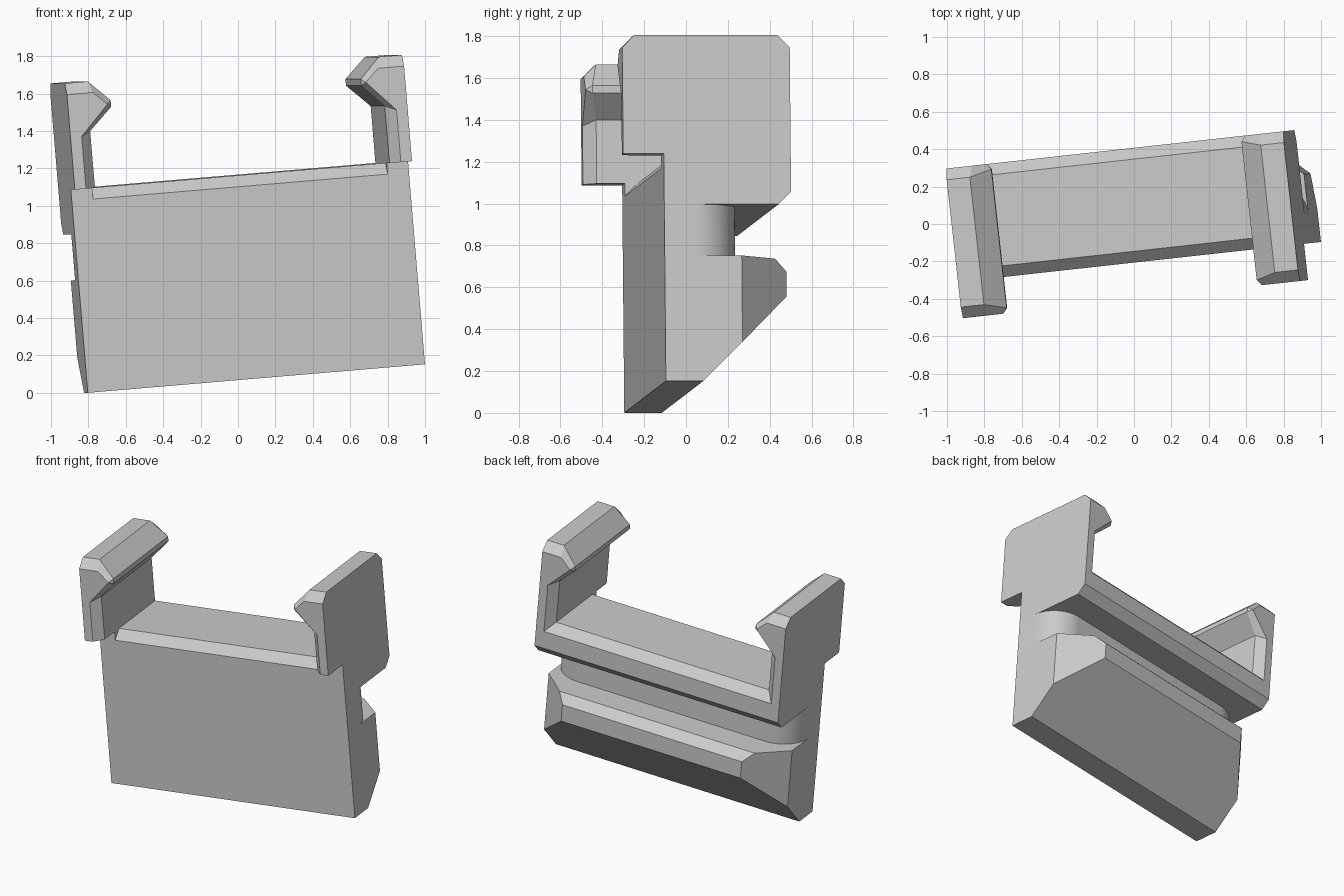
import bpy, bmesh, math
from mathutils import Matrix, Vector

cube = bpy.data.objects.get("Cube")
if cube:
    bpy.data.objects.remove(cube, do_unlink=True)

# Single plain grey
grey = bpy.data.materials.new("plain_grey")
grey.use_nodes = True
grey.diffuse_color = (0.6, 0.6, 0.6, 1)
grey.node_tree.nodes["Principled BSDF"].inputs["Base Color"].default_value = (0.6, 0.6, 0.6, 1)

# Parts share a local frame: x along the bracket, y to the back, z up
LENGTH = 1.82
WALL = 0.115
BACK = 0.61
TOP = 1.09
C = 0.06
POSE = (Matrix.Translation((-0.803, -0.295, 0))
        @ Matrix.Rotation(math.radians(6.3), 4, 'Z')
        @ Matrix.Rotation(math.radians(-4.8), 4, 'Y'))


def loft(name, rings, cuts=(), smooth=False):
    """Skin matching rings, cap both ends, then trim by planes."""
    bm = bmesh.new()
    loops = [[bm.verts.new(p) for p in ring] for ring in rings]
    n = len(loops[0])
    for a, b in zip(loops, loops[1:]):
        for i in range(n):
            j = (i + 1) % n
            bm.faces.new((a[i], a[j], b[j], b[i]))
    bm.faces.new(loops[0])
    bm.faces.new(loops[-1])
    for point, normal in cuts:
        geom = bm.verts[:] + bm.edges[:] + bm.faces[:]
        cut = bmesh.ops.bisect_plane(bm, geom=geom, plane_co=point,
                                     plane_no=normal, clear_outer=True)
        edges = [e for e in cut["geom_cut"] if isinstance(e, bmesh.types.BMEdge)]
        bmesh.ops.contextual_create(bm, geom=edges)
    bmesh.ops.recalc_face_normals(bm, faces=bm.faces[:])
    mesh = bpy.data.meshes.new(name)
    bm.to_mesh(mesh)
    bm.free()
    mesh.materials.append(grey)
    ob = bpy.data.objects.new(name, mesh)
    bpy.context.collection.objects.link(ob)
    ob.matrix_world = POSE
    if smooth:
        bpy.ops.object.select_all(action='DESELECT')
        ob.select_set(True)
        bpy.context.view_layer.objects.active = ob
        bpy.ops.object.shade_smooth_by_angle(angle=math.radians(30))
    return ob


def extrude_x(name, profile, x0, x1, cuts=()):
    return loft(name, [[(x, y, z) for y, z in profile] for x in (x0, x1)], cuts)


# Lower block with slanted underside and angled rear corners
lower = [(0, 0), (0.18, 0), (BACK, 0.425), (BACK, 0.545), (BACK - C, 0.602), (0, 0.602)]
extrude_x("lower_block", lower, 0, LENGTH,
          [(Vector((0, 0.37, 0)), Vector((-1, 1, 0))),
           (Vector((LENGTH, 0.37, 0)), Vector((1, 1, 0)))])

# Neck with rounded rear corners
R, NECK_BACK = 0.21, 0.36
plan = [(0, 0), (LENGTH, 0)]
for cx, start in ((LENGTH - R, 0), (R, 90)):
    for i in range(17):
        a = math.radians(start + 90 * i / 16)
        plan.append((cx + R * math.cos(a), NECK_BACK - R + R * math.sin(a)))
loft("rounded_neck", [[(x, y, z) for x, y in plan] for z in (0.602, 0.848)], smooth=True)

# Upper rail between the two end plates
rail = [(0, 0.848), (BACK - C, 0.848), (BACK, 0.908), (BACK, TOP - C),
        (BACK - C, TOP), (C, TOP), (0, TOP - C)]
extrude_x("upper_rail", rail, WALL, LENGTH - WALL)

# End plates: a plain foot with a hooked wall above
foot = [(0, 0.848), (BACK - C, 0.848), (BACK, 0.908), (BACK, TOP - C), (BACK - C, TOP), (0, TOP)]
full = [(0, TOP), (WALL, TOP), (WALL, 1.395), (0.235, 1.515),
        (0.235, 1.55), (0.125, 1.66), (0, 1.66)]
inset = [(0, TOP), (0.06, TOP), (0.06, 1.37), (0.212, 1.53),
         (0.212, 1.531), (0.14, 1.60), (0, 1.60)]
FRONT = -0.195


def hook_ring(profile, end, direction, depth, mirrored, drop=0):
    ring = []
    for i, (x, z) in enumerate(profile):
        d = min(depth, 0.03) if i in (3, 4) else depth
        z -= drop if i < 2 else 0
        ring.append((LENGTH - x if mirrored else x, end + direction * d, z))
    return ring


for side, mirrored in (("right", False), ("left", True)):
    x0, x1 = (LENGTH - WALL, LENGTH) if mirrored else (0, WALL)
    extrude_x(side + "_plate_foot", foot, x0, x1)
    loft(side + "_hooked_plate", [
        hook_ring(inset, FRONT, 1, 0, mirrored),
        hook_ring(full, FRONT, 1, C, mirrored),
        hook_ring(full, BACK, -1, C, mirrored),
        hook_ring(inset, BACK, -1, 0, mirrored, drop=C)])
